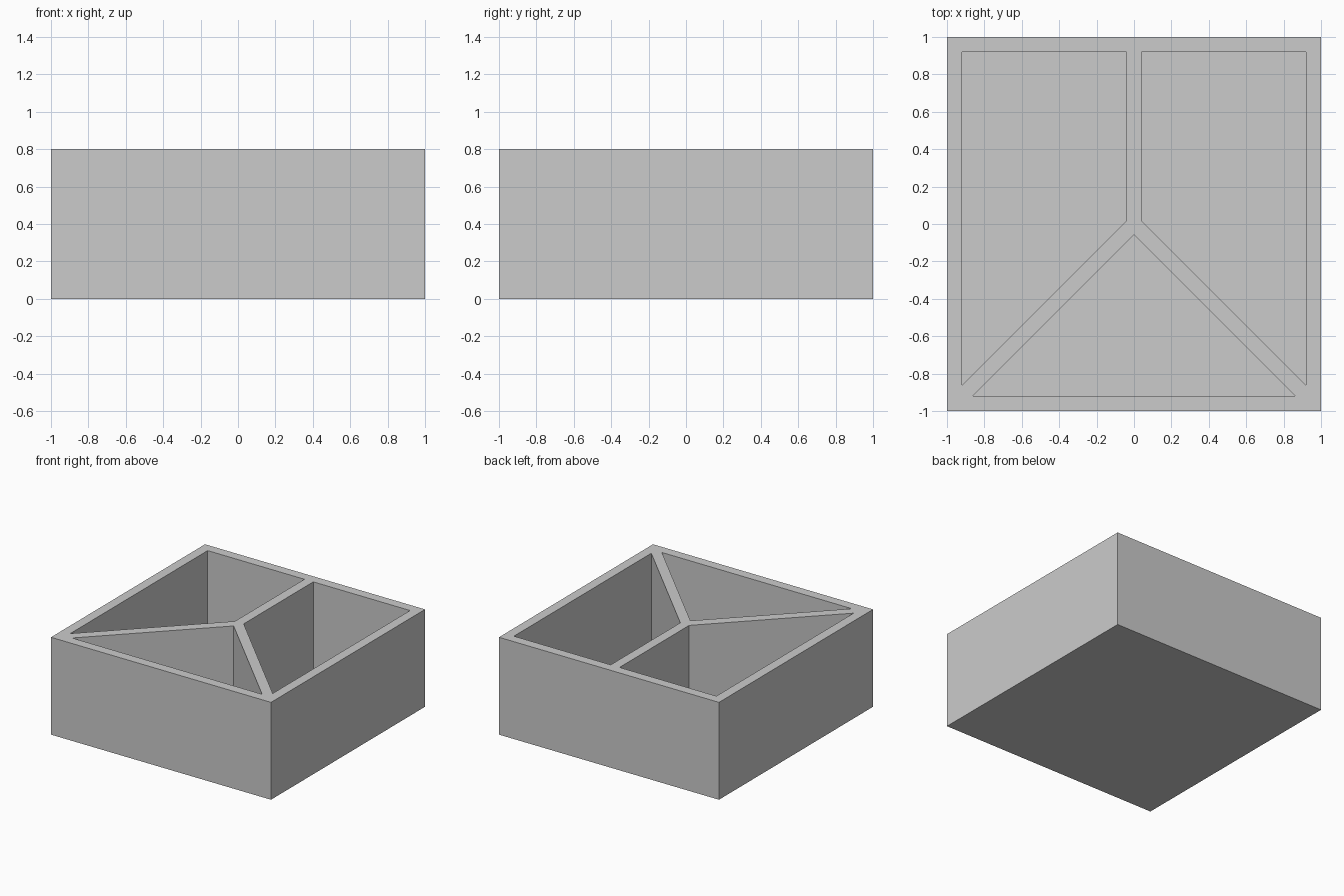
import bpy, bmesh, math

if "Cube" in bpy.data.objects:
    bpy.data.objects.remove(bpy.data.objects["Cube"])

W = 0.08                      # wall, divider and floor thickness
H = 0.8
I = 1 - W                     # inner half size
h = W / 2                     # half divider
d = h * math.sqrt(2)          # diagonal divider offset along an axis

outer = [(-1, -1), (1, -1), (1, 1), (-1, 1)]
right_pocket = [(h, d - h), (I, d - I), (I, I), (h, I)]
left_pocket = [(-x, y) for x, y in reversed(right_pocket)]
front_pocket = [(0, -d), (d - I, -I), (I - d, -I)]

bm = bmesh.new()
rim_edges = []


def shell(profile, bottom):
    """Upright walls around a profile, closed at the bottom and open at the rim."""
    low = [bm.verts.new((x, y, bottom)) for x, y in profile]
    top = [bm.verts.new((x, y, H)) for x, y in profile]
    bm.faces.new(low)
    n = len(profile)
    for i in range(n):
        j = (i + 1) % n
        bm.faces.new((low[i], low[j], top[j], top[i]))
        rim_edges.append(bm.edges.get((top[i], top[j])))


# Outer body and the three pockets
shell(outer, 0)
for pocket in (right_pocket, left_pocket, front_pocket):
    shell(pocket, W)

# Flat rim joining outer walls and dividers
bmesh.ops.triangle_fill(bm, edges=rim_edges, use_beauty=True, normal=(0, 0, 1))
bmesh.ops.recalc_face_normals(bm, faces=bm.faces[:])
bmesh.ops.dissolve_limit(bm, angle_limit=0.01, verts=bm.verts[:], edges=bm.edges[:])

mesh = bpy.data.meshes.new("divided_tray")
bm.to_mesh(mesh)
bm.free()
tray = bpy.data.objects.new("divided_tray", mesh)
bpy.context.collection.objects.link(tray)
